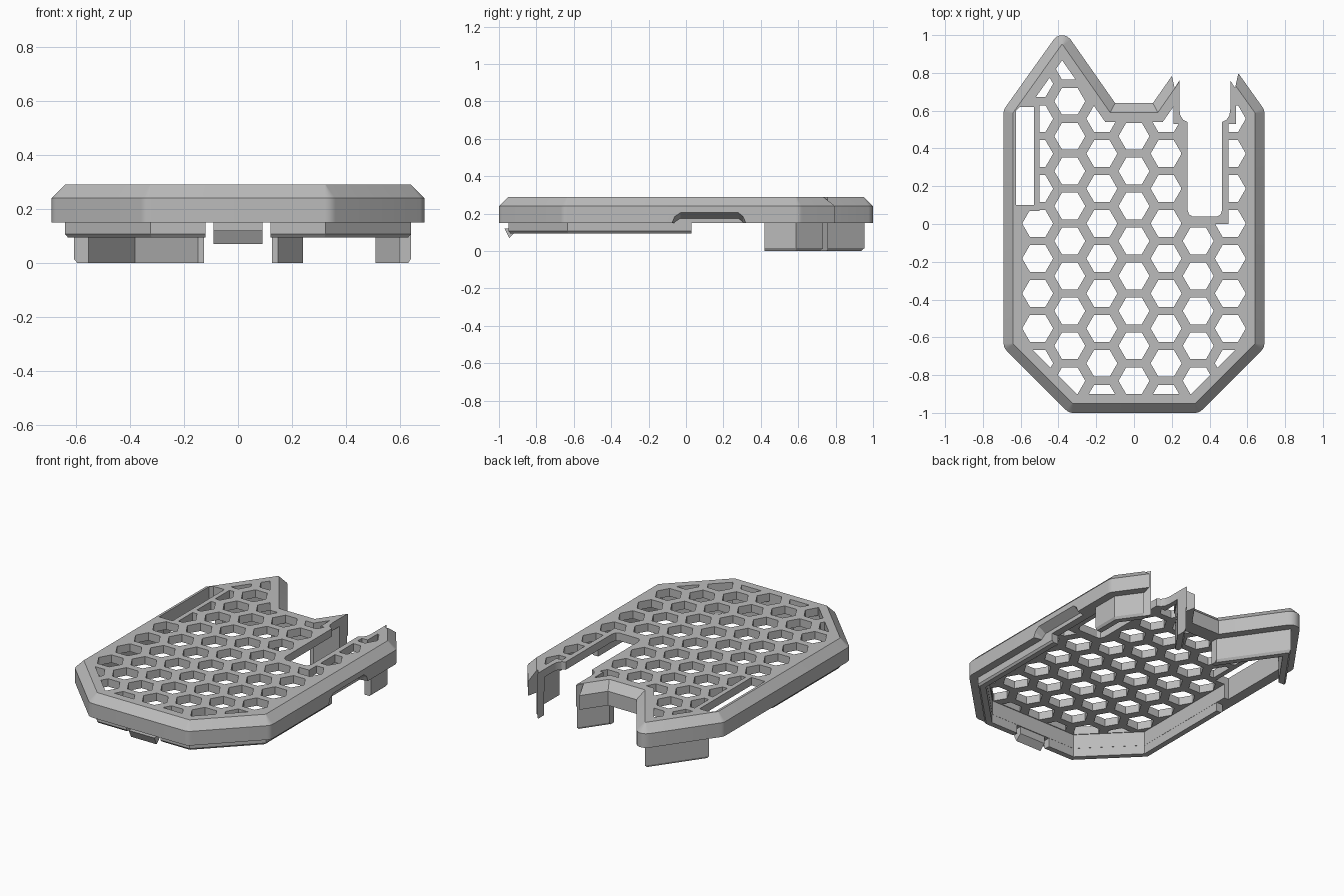
import bpy, bmesh, math
from mathutils import Vector

old = bpy.data.objects.get("Cube")
if old:
    bpy.data.objects.remove(old, do_unlink=True)

grey = bpy.data.materials.new("plain grey")
grey.use_nodes = True
COLOUR = (0.5, 0.5, 0.5, 1)
grey.diffuse_color = COLOUR
grey.node_tree.nodes["Principled BSDF"].inputs["Base Color"].default_value = COLOUR

# Sharp-cornered plan outline, counter-clockwise, mirrored about x = 0
HALF = [(0.345, -1), (0.69, -0.655), (0.69, 0.605), (0.38, 1.04), (0.10, 0.64)]
OUTLINE = [Vector(p) for p in HALF + [(-x, y) for x, y in reversed(HALF)]]


def profile(inset, radius=0, steps=5):
    """Outline moved inwards, with outer corners rounded."""
    result = []
    for i, p in enumerate(OUTLINE):
        a = (p - OUTLINE[i - 1]).normalized()
        b = (OUTLINE[(i + 1) % len(OUTLINE)] - p).normalized()
        n1, n2 = Vector((a.y, -a.x)), Vector((b.y, -b.x))
        miter = (n1 + n2) / (1 + n1.dot(n2))
        turn = math.atan2(a.x * b.y - a.y * b.x, a.dot(b))
        if turn < 0 or radius == 0:
            result.append(p - miter * inset)
            continue
        centre = p - miter * (inset + radius)
        start = math.atan2(n1.y, n1.x)
        for k in range(steps + 1):
            t = start + turn * k / steps
            result.append(centre + radius * Vector((math.cos(t), math.sin(t))))
    return result


def add_loft(bm, loops):
    rings = [[bm.verts.new(co) for co in loop] for loop in loops]
    for low, high in zip(rings, rings[1:]):
        for i in range(len(low)):
            j = (i + 1) % len(low)
            bm.faces.new((low[i], low[j], high[j], high[i]))
    bm.faces.new(rings[0][::-1])
    bm.faces.new(rings[-1])


def make(name, lofts):
    bm = bmesh.new()
    for loops in lofts:
        add_loft(bm, loops)
    bmesh.ops.recalc_face_normals(bm, faces=bm.faces)
    mesh = bpy.data.meshes.new(name)
    bm.to_mesh(mesh)
    bm.free()
    mesh.materials.append(grey)
    obj = bpy.data.objects.new(name, mesh)
    bpy.context.collection.objects.link(obj)
    return obj


def levels(*pairs):
    return [[(p[0], p[1], z) for p in pts] for pts, z in pairs]


def solid(name, *pairs):
    return make(name, [levels(*pairs)])


def box(x0, x1, y0, y1, z0=-0.2, z1=0.5):
    pts = [(x0, y0), (x1, y0), (x1, y1), (x0, y1)]
    return solid("cutter", (pts, z0), (pts, z1))


def cut(obj, cutter, operation='DIFFERENCE'):
    """Apply a boolean and discard the cutter."""
    cutter.hide_render = True
    mod = obj.modifiers.new("cut", 'BOOLEAN')
    mod.operation, mod.solver, mod.object = operation, 'EXACT', cutter
    bpy.context.view_layer.objects.active = obj
    bpy.ops.object.modifier_apply(modifier=mod.name)
    bpy.data.objects.remove(cutter, do_unlink=True)


def slot_cutter():
    """Round-ended slot with jagged sides where it breaks the rear point."""
    mid = 0.375
    side = [(0.065, 0.04), (0.083, 0.05), (0.092, 0.075), (0.092, 0.54),
            (0.115, 0.552), (0.13, 0.575), (0.135, 0.61), (0.135, 0.76),
            (0.16, 0.72), (0.178, 0.80), (0.178, 1.2)]
    pts = [(mid + x, y) for x, y in side] + [(mid - x, y) for x, y in reversed(side)]
    return solid("cutter", (pts, -0.2), (pts, 0.5))


# Chamfered cover, hollow underneath
cover = solid("cover", (profile(0, 0.055), 0.15), (profile(0, 0.055), 0.24),
              (profile(0.05, 0.005), 0.29))
cut(cover, solid("cutter", (profile(0.095), 0.0), (profile(0.095), 0.24)))

# Honeycomb holes, kept clear of the rim and the two openings
ROW, COLUMN, RADIUS = 0.185, 0.17, 0.082
hexes = []
for c in range(-3, 4):
    for r in range(-6, 6):
        cx, cy = c * COLUMN, 0.095 + ROW * (r - (0.5 if c % 2 else 0))
        ring = [(cx + RADIUS * math.cos(k * math.pi / 3),
                 cy + RADIUS * math.sin(k * math.pi / 3)) for k in range(6)]
        hexes.append(levels((ring, 0.1), (ring, 0.4)))
holes = make("cutter", hexes)
field = solid("cutter", (profile(0.1), 0.2), (profile(0.1), 0.35))
for bounds in [(0.25, 0.50, 0.0, 1.2), (0.21, 0.54, 0.53, 1.2),
               (-0.8, -0.50, 0.07, 0.65)]:
    cut(field, box(*bounds))
cut(holes, field, 'INTERSECT')
cut(cover, holes)

# Rear slot and long side opening
cut(cover, slot_cutter())
opening = [(-0.625, 0.10), (-0.53, 0.10), (-0.53, 0.62), (-0.605, 0.62), (-0.625, 0.60)]
cut(cover, solid("cutter", (opening, 0), (opening, 0.5)))

# Sloped finger notch under one side of the rim
notch = [(-0.075, 0.1), (-0.075, 0.15), (-0.06, 0.185), (-0.03, 0.205),
         (0.28, 0.205), (0.305, 0.185), (0.32, 0.15), (0.32, 0.1)]
cut(cover, make("cutter", [[[(x, y, z - drop) for y, z in notch]
                            for x, drop in ((0.64, 0.03), (0.69, 0), (0.72, 0))]]))


def skirt(name, bottom, bevel):
    """Thin wall following the outline below the rim."""
    wall = solid(name, (profile(0.06), bottom), (profile(0.05), bottom + bevel),
                 (profile(0.05), 0.165))
    cut(wall, solid("cutter", (profile(0.094), -0.2), (profile(0.094), 0.4)))
    return wall


# Front locating lip, open in the middle for the clip
front_lip = skirt("front_lip", 0.095, 0.012)
cut(front_lip, box(-1, 1, 0.03, 1.2))
cut(front_lip, box(-0.12, 0.12, -1.2, -0.5))

# Deep rear walls inside the two points
rear_walls = skirt("rear_walls", 0.0, 0.015)
cut(rear_walls, box(-1, 1, -1.2, 0.42))
cut(rear_walls, box(-0.125, 0.125, 0.3, 1.2))
cut(rear_walls, box(-1, -0.5, 0.3, 0.635))
cut(rear_walls, slot_cutter())

# Barbed front clip
barb = [(-0.91, 0.17), (-0.94, 0.17), (-0.94, 0.12), (-0.97, 0.12),
        (-0.945, 0.07), (-0.91, 0.105)]
front_clip = make("front_clip", [[[(x, y, z) for y, z in barb] for x in (-0.09, 0.09)]])

# Smooth the rounded corners, keep edges crisp
bpy.ops.object.select_all(action='DESELECT')
for part in (cover, front_lip, rear_walls, front_clip):
    part.select_set(True)
bpy.context.view_layer.objects.active = cover
bpy.ops.object.shade_smooth_by_angle(angle=math.radians(28))
